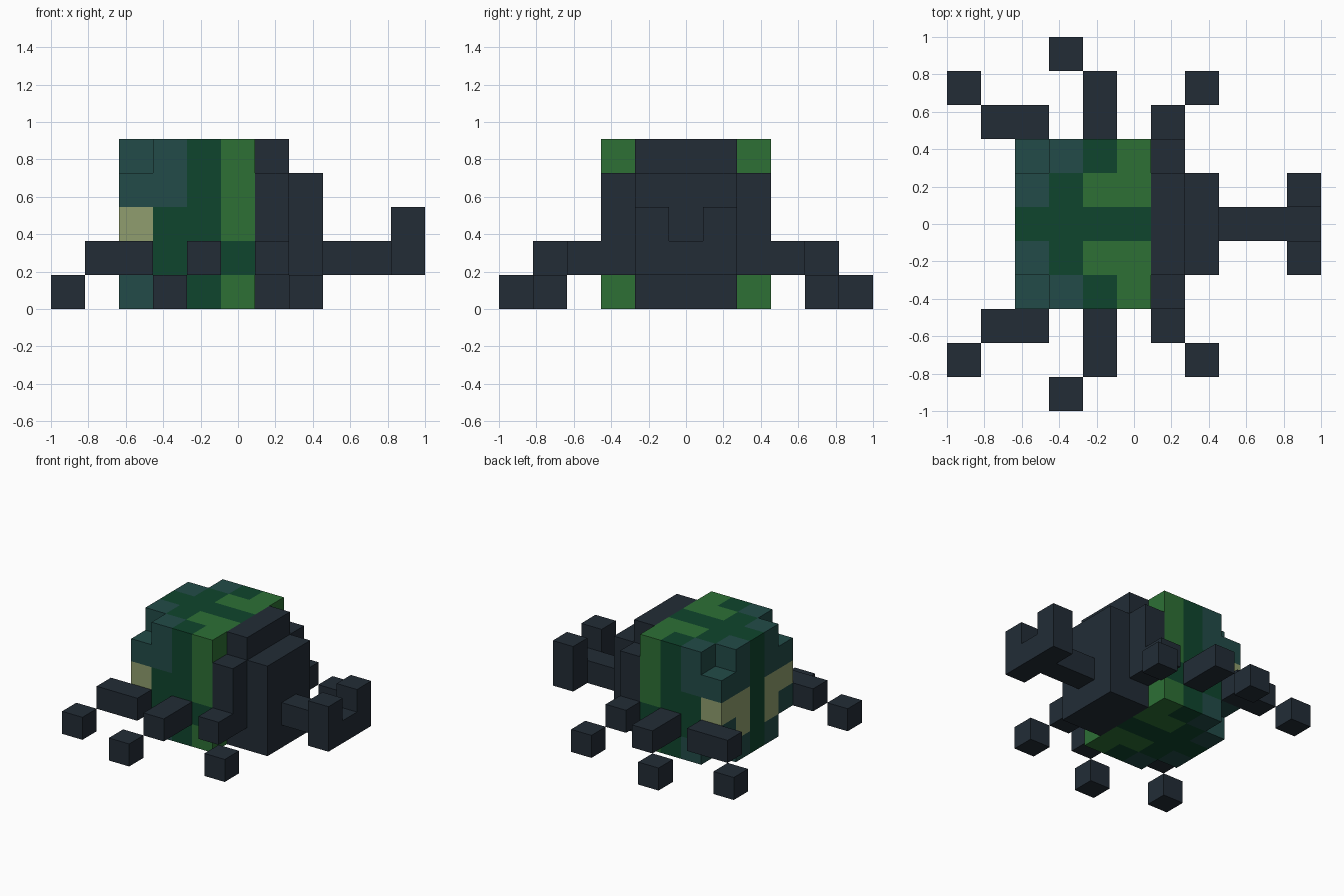
import bpy
import bmesh
from itertools import product
from mathutils import Vector

cube = bpy.data.objects.get("Cube")
if cube:
    bpy.data.objects.remove(cube, do_unlink=True)

U = 2 / 11    # block size: the model is 11 blocks long and wide
MID = 5       # middle block along the width


def linear(c):
    c /= 255
    return c / 12.92 if c <= 0.04045 else ((c + 0.055) / 1.055) ** 2.4


def material(name, *rgb):
    m = bpy.data.materials.new(name)
    m.use_nodes = True
    col = (*[linear(c) for c in rgb], 1)
    m.diffuse_color = col
    m.node_tree.nodes["Principled BSDF"].inputs["Base Color"].default_value = col
    return m


SLATE = material("dark slate", 34, 44, 54)
GREEN = material("leaf green", 45, 112, 53)
FOREST = material("forest green", 15, 69, 45)
TEAL = material("dull teal", 34, 75, 72)
EYE = material("pale olive", 144, 158, 110)


def block(x0, x1, y0, y1, z0, z1):
    """Set of block positions, both ends included."""
    return set(product(range(x0, x1 + 1), range(y0, y1 + 1), range(z0, z1 + 1)))


def mirrored(cells):
    return {(x, 2 * MID - y, z) for x, y, z in cells}


def shell_colour(cell):
    """Camouflage bands by distance from the middle stripe."""
    x, y, z = cell
    side = abs(y - MID)
    if side == 0:
        return FOREST
    if x == 2:
        eye = z == 2 or (z == 1 and side == 1)
        return EYE if eye else TEAL
    if x == 3:
        return TEAL if side == 2 and z in (0, 3, 4) else FOREST
    if x == 4:
        return GREEN if side == 1 else FOREST
    return FOREST if z == 1 and side == 2 else GREEN


def corners(x):
    """Top and bottom corner blocks missing from a slice."""
    return {(x, y, z) for y in (3, 7) for z in (0, 4)}


# Body, tail and limbs as sets of blocks
parts = {
    "head_shell": block(2, 5, 3, 7, 0, 4) - corners(2),
    "rear_collar": block(6, 6, 3, 7, 0, 4) - corners(6),
    "rear_plate": block(7, 7, 4, 6, 0, 3),
    "tail": block(8, 9, 5, 5, 1, 1),
    "tail_fork": block(10, 10, 4, 6, 1, 2) - {(10, 5, 2)},
}
limbs = {
    "head_end_leg": block(1, 2, 2, 2, 1, 1),
    "head_end_foot": {(0, 1, 0)},
    "middle_leg": block(4, 4, 1, 2, 1, 1),
    "middle_foot": {(3, 0, 0)},
    "tail_end_leg": {(6, 2, 1)},
    "tail_end_foot": {(7, 1, 0)},
}
for name, cells in limbs.items():
    parts["front_" + name] = cells
    parts["back_" + name] = mirrored(cells)

occupied = set().union(*parts.values())


def build(name, cells, colour):
    """Mesh the exposed block sides of one part."""
    bm = bmesh.new()
    mats = []
    for cell in sorted(cells):
        mat = colour(cell)
        if mat not in mats:
            mats.append(mat)
        centre = Vector(cell) + Vector((0.5, 0.5, 0.5))
        for axis, sign in product(range(3), (-1, 1)):
            n = Vector((0, 0, 0))
            n[axis] = sign
            if tuple(int(c) for c in Vector(cell) + n) in occupied:
                continue
            a = Vector((0, 0, 0))
            a[(axis + 1) % 3] = 0.5
            b = n.cross(a)
            mid = centre + n / 2
            quad = [mid + a + b, mid - a + b, mid - a - b, mid + a - b]
            face = bm.faces.new([bm.verts.new((p.x * U - 1, p.y * U - 1, p.z * U))
                                 for p in quad])
            face.material_index = mats.index(mat)
    bmesh.ops.remove_doubles(bm, verts=bm.verts, dist=0.001)
    # Merge flat neighbours of the same colour
    bmesh.ops.dissolve_limit(bm, angle_limit=0.01, verts=bm.verts, edges=bm.edges,
                             delimit={'MATERIAL'})
    mesh = bpy.data.meshes.new(name)
    bm.to_mesh(mesh)
    bm.free()
    for mat in mats:
        mesh.materials.append(mat)
    bpy.context.collection.objects.link(bpy.data.objects.new(name, mesh))


for name, cells in parts.items():
    build(name, cells, shell_colour if name == "head_shell" else lambda c: SLATE)
